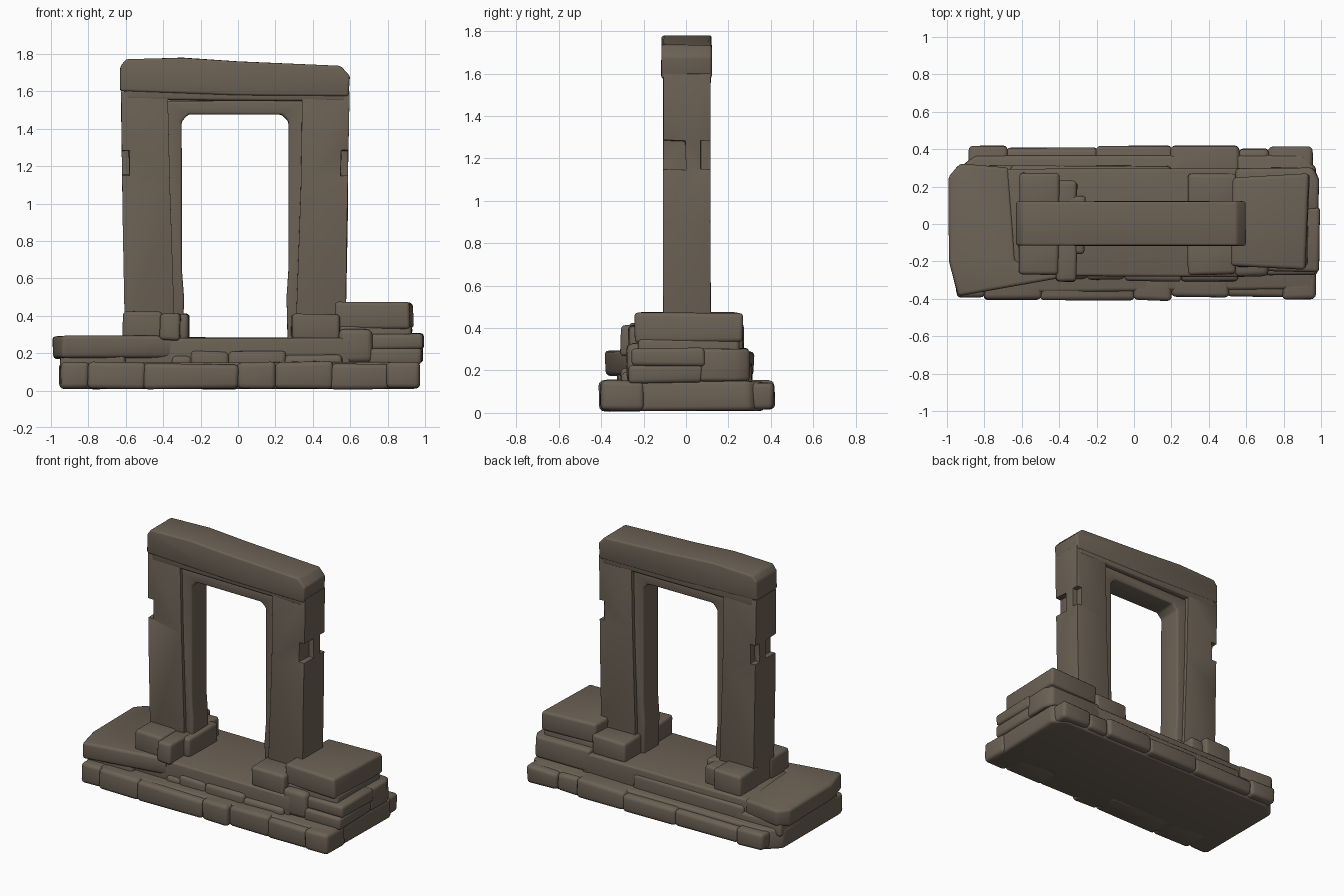
import bpy, bmesh, math, random
from mathutils import Vector

random.seed(4)
default_cube = bpy.data.objects.get("Cube")
if default_cube:
    bpy.data.objects.remove(default_cube, do_unlink=True)

stone = bpy.data.materials.new("weathered_brown_stone")
stone.use_nodes = True
stone.diffuse_color = (0.15, 0.12, 0.09, 1)
shader = stone.node_tree.nodes["Principled BSDF"]
shader.inputs["Base Color"].default_value = stone.diffuse_color
shader.inputs["Roughness"].default_value = 0.9


def jitter(amount):
    return random.uniform(-amount, amount)


def prism(name, outline, span, upright=True, rounding=0.02, wobble=0.005, cutters=()):
    """Extrude an outline along z (upright) or y, wear it, notch it, round its edges."""
    bm = bmesh.new()
    rings = []
    for depth in span:
        ring = []
        for across, along in outline:
            place = (across, along, depth) if upright else (across, depth, along)
            worn = [value + jitter(wobble) for value in place]
            ring.append(bm.verts.new(Vector(worn)))
        rings.append(ring)
        bm.faces.new(ring)
    bottom, top = rings
    for i in range(len(outline)):
        bm.faces.new((bottom[i - 1], bottom[i], top[i], top[i - 1]))
    bmesh.ops.recalc_face_normals(bm, faces=bm.faces)
    mesh = bpy.data.meshes.new(name)
    bm.to_mesh(mesh)
    bm.free()
    mesh.materials.append(stone)
    part = bpy.data.objects.new(name, mesh)
    bpy.context.collection.objects.link(part)
    bpy.ops.object.select_all(action="DESELECT")
    bpy.context.view_layer.objects.active = part
    part.select_set(True)
    for cutter in cutters:
        notch = part.modifiers.new("notch", "BOOLEAN")
        notch.object = cutter
        bpy.ops.object.modifier_apply(modifier=notch.name)
        bpy.data.objects.remove(cutter, do_unlink=True)
    if rounding:
        bevel = part.modifiers.new("worn_edges", "BEVEL")
        bevel.width = rounding
        bevel.segments = 3
        bevel.limit_method = "ANGLE"
        bevel.angle_limit = math.radians(35)
        bpy.ops.object.modifier_apply(modifier=bevel.name)
    bpy.ops.object.shade_smooth_by_angle(angle=math.radians(40))
    return part


def block(name, x_span, y_span, z_span, **options):
    (left, right), (front, back) = x_span, y_span
    corners = [(left, front), (right, front), (right, back), (left, back)]
    return prism(name, corners, z_span, **options)


def stone_row(name, joints, inner, face, bottom, top):
    """Lay a row of stones between the joints, each a little uneven."""
    for number, (start, end) in enumerate(zip(joints, joints[1:]), 1):
        block(f"{name}_{number}", (start - 0.005, end + 0.005),
              (inner, face + jitter(0.012)), (bottom, top + jitter(0.012)),
              rounding=0.025)


# Bottom course: a core slab edged with uneven stones
prism("base_core", [(-0.95, -0.37), (0.96, -0.35), (0.97, 0.3), (0.9, 0.37),
                    (-0.85, 0.37), (-0.96, 0.28)], (0.01, 0.15))
stone_row("base_front_stone", (-0.94, -0.8, -0.5, 0, 0.2, 0.5, 0.8, 0.97),
          -0.2, -0.4, 0.01, 0.15)
stone_row("base_back_stone", (-0.88, -0.68, -0.2, 0.2, 0.56, 0.72, 0.95),
          0.2, 0.41, 0.02, 0.14)

# Middle course: threshold floor, facing stones and a skewed slab at one end
block("threshold_slab", (-0.75, 0.6), (-0.28, 0.295), (0.1, 0.285), rounding=0.015)
prism("skewed_end_slab", [(-0.94, -0.385), (-0.35, -0.28), (-0.64, -0.2), (-0.67, 0.3),
                          (-0.93, 0.32), (-0.99, 0.25), (-0.99, -0.2)], (0.17, 0.29))
block("end_slab_underlay", (-0.95, -0.6), (-0.32, 0.31), (0.1, 0.2))
stone_row("threshold_facing", (-0.35, -0.25, -0.05, 0.25, 0.55), -0.2, -0.295, 0.1, 0.2)
block("threshold_back_facing", (-0.66, 0.2), (0.2, 0.31), (0.1, 0.24))

# Stacked blocks at the other end
block("stack_front_block", (0.54, 0.72), (-0.28, 0), (0.15, 0.33), rounding=0.03)
block("stack_corner_block", (0.7, 0.98), (-0.275, 0.08), (0.14, 0.23))
block("stack_corner_cap", (0.7, 0.99), (-0.255, 0.09), (0.22, 0.305))
prism("stack_back_block", [(0.54, 0), (0.99, 0.07), (0.99, 0.24), (0.96, 0.3),
                           (0.54, 0.3)], (0.15, 0.305))
block("stack_filler", (0.54, 0.93), (-0.23, 0.25), (0.2, 0.35))
prism("stack_top_block", [(0.52, -0.22), (0.92, -0.24), (0.94, 0.27), (0.53, 0.25)],
      (0.33, 0.47))

# Foot stones in front of and behind both pillars
for label, facing in (("front", -1), ("back", 1)):
    near, far = 0.06 * facing, 0.27 * facing
    block(f"right_foot_{label}", (-0.615, -0.4), (near, far), (0.27, 0.42))
    block(f"right_foot_{label}_inner", (-0.42, -0.305),
          (near, far - 0.04), (0.27, 0.41))
    block(f"left_foot_{label}", (0.285, 0.545), (near, far), (0.27, 0.41))
block("right_foot_inner", (-0.36, -0.262), (-0.16, 0.15), (0.27, 0.41))

# Doorway dimensions, shared by the pillars, frame and lintel
CENTRE = -0.015
FACES = (-0.108, 0.116)
WORN = dict(upright=False, rounding=0.013, wobble=0.002)

# Pillars, with the outer corners chipped away at mid height
for label, side in (("right", -1), ("left", 1)):
    notches = []
    for y_span in ((-0.2, 0), (0.07, 0.2)):
        notch = block("notch_cutter", (CENTRE + side * 0.565, CENTRE + side * 0.7),
                      y_span, (1.15, 1.285), rounding=0)
        notch.hide_render = True
        notches.append(notch)
    profile = [(0.32, 0.25), (0.59, 0.25), (0.6, 0.9), (0.61, 1.6), (0.36, 1.6), (0.35, 1.1)]
    prism(f"{label}_pillar", [(CENTRE + side * x, z) for x, z in profile], FACES,
          cutters=notches, **WORN)

# Recessed inner door frame, one continuous arch
half = [(0.42, 1.55), (0.42, 0.25), (0.28, 0.25), (0.275, 0.5), (0.285, 0.65),
        (0.285, 1.44), (0.25, 1.475)]
arch = [(CENTRE - x, z) for x, z in half] + [(CENTRE + x, z) for x, z in reversed(half)]
prism("inner_frame", arch, (-0.085, 0.09), **WORN)

# Lintel: a thin soffit under a worn, sagging beam
prism("lintel_soffit", [(-0.6, 1.555), (0.57, 1.545), (0.57, 1.65), (-0.6, 1.65)],
      FACES, **WORN)
prism("lintel_beam", [(-0.63, 1.6), (0, 1.58), (0.59, 1.575), (0.6, 1.68), (0.55, 1.735),
                      (0, 1.76), (-0.3, 1.78), (-0.6, 1.77), (-0.63, 1.73)],
      (-0.116, 0.121), **WORN)
